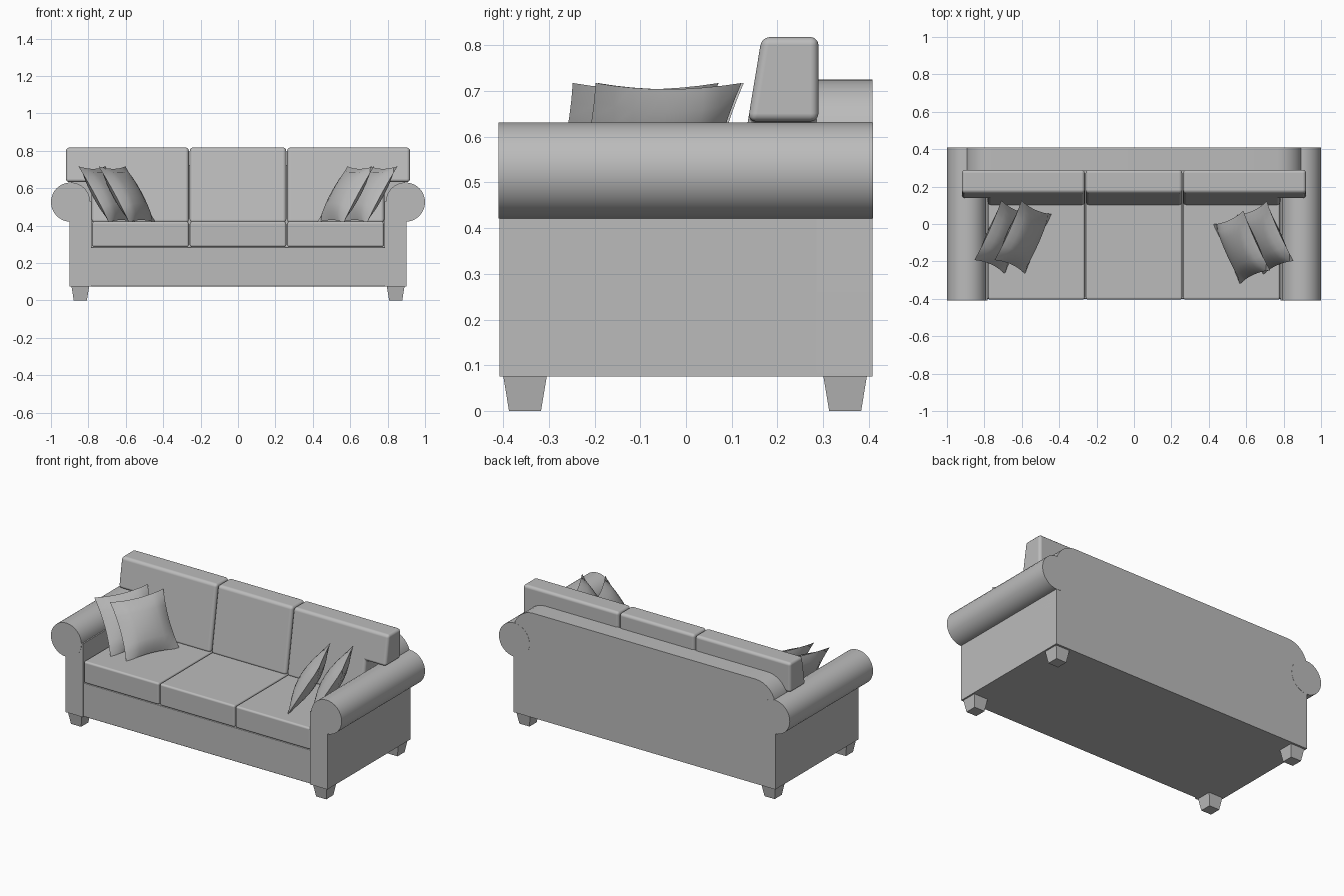
import bpy
import bmesh
from math import sin, cos, pi, radians
from mathutils import Vector, Matrix

cube = bpy.data.objects.get("Cube")
if cube:
    bpy.data.objects.remove(cube, do_unlink=True)

fabric = bpy.data.materials.new("grey_fabric")
fabric.use_nodes = True
GREY = (0.5, 0.5, 0.5, 1)
fabric.diffuse_color = GREY
fabric.node_tree.nodes["Principled BSDF"].inputs["Base Color"].default_value = GREY


def finish(name, bm, bevel=0, angle=35):
    """Turn a bmesh into a smooth object with sharp edges kept."""
    bmesh.ops.recalc_face_normals(bm, faces=bm.faces)
    mesh = bpy.data.meshes.new(name)
    bm.to_mesh(mesh)
    bm.free()
    mesh.materials.append(fabric)
    mesh.shade_smooth()
    mesh.set_sharp_from_angle(angle=radians(angle))
    obj = bpy.data.objects.new(name, mesh)
    bpy.context.collection.objects.link(obj)
    if bevel:
        mod = obj.modifiers.new("soft_edges", "BEVEL")
        mod.width = bevel
        mod.segments = 3
        mod.limit_method = "ANGLE"
        mod.harden_normals = True
    return obj


def extrude(name, outline, front, back, bevel=0):
    """Extrude an x-z outline in y; front may be a function of z."""
    bm = bmesh.new()
    depth = front if callable(front) else lambda z: front
    a = [bm.verts.new((x, depth(z), z)) for x, z in outline]
    b = [bm.verts.new((x, back, z)) for x, z in outline]
    bm.faces.new(a)
    bm.faces.new(b[::-1])
    for i in range(len(a)):
        bm.faces.new((a[i - 1], b[i - 1], b[i], a[i]))
    return finish(name, bm, bevel)


def rect(x0, x1, z0, z1):
    return [(x0, z0), (x1, z0), (x1, z1), (x0, z1)]


def arc(cx, cz, r, start, end, steps):
    angles = [radians(start + (end - start) * i / steps) for i in range(steps + 1)]
    return [(cx + r * cos(t), cz + r * sin(t)) for t in angles]


def leg(name, x, y):
    bm = bmesh.new()
    bmesh.ops.create_cube(bm, size=1)
    for v in bm.verts:
        w = 0.095 if v.co.z > 0 else 0.07
        v.co = (x + v.co.x * w, y + v.co.y * w, 0.038 + v.co.z * 0.076)
    return finish(name, bm)


def pillow(name, centre, along, up, size=0.35, puff=0.052, n=8):
    """Square pillow with pinched sides and a puffed middle."""
    u = Vector(along).normalized()
    w = u.cross(Vector(up)).normalized()
    v = w.cross(u)
    bm = bmesh.new()
    bmesh.ops.create_grid(bm, x_segments=n, y_segments=n, size=1)
    copy = bmesh.ops.duplicate(bm, geom=bm.faces[:])
    back = {g for g in copy["geom"] if isinstance(g, bmesh.types.BMVert)}
    for p in bm.verts:
        a, b = p.co.x, p.co.y
        swell = max(0, (1 - a * a) * (1 - b * b)) ** 0.6
        side = -1 if p in back else 1
        p.co = (a * (1 - 0.09 * (1 - b * b)) * size / 2,
                b * (1 - 0.09 * (1 - a * a)) * size / 2,
                side * puff * swell)
    bmesh.ops.remove_doubles(bm, verts=bm.verts, dist=0.0005)
    frame = Matrix((u, v, w)).transposed().to_4x4()
    bm.transform(Matrix.Translation(centre) @ frame)
    return finish(name, bm, angle=50)


# Base and back frame with rounded upper corners
extrude("base_rail", rect(-0.79, 0.79, 0.075, 0.285), -0.4, 0.35, 0.004)
back_outline = [(-0.9, 0.075), (0.9, 0.075)]
back_outline += arc(0.765, 0.59, 0.135, 0, 90, 8) + arc(-0.765, 0.59, 0.135, 90, 180, 8)
extrude("back_frame", back_outline, 0.285, 0.408)

# Rolled arms and legs
for side, s in (("left", 1), ("right", -1)):
    extrude(side + "_arm", rect(s * 0.782, s * 0.9, 0.075, 0.53), -0.408, 0.407)
    extrude(side + "_arm_roll", arc(s * 0.895, 0.526, 0.105, 0, 348.75, 31), -0.41, 0.409)
    leg(side + "_front_leg", s * 0.843, -0.352)
    leg(side + "_rear_leg", s * 0.843, 0.348)


# Seat cushions and leaning back cushions, the outer ones lapping over the arms
def lean(z):
    return 0.1 + (z - 0.42) * 0.165


for name, x0, x1 in (("right", -0.78, -0.263), ("middle", -0.258, 0.258), ("left", 0.263, 0.78)):
    extrude(name + "_seat_cushion", rect(x0, x1, 0.286, 0.422), -0.404, 0.28, 0.012)
extrude("middle_back_cushion", rect(-0.258, 0.258, 0.415, 0.818), lean, 0.29, 0.018)
for side, s in (("left", 1), ("right", -1)):
    shape = [(0.263, 0.415), (0.782, 0.415), (0.782, 0.633),
             (0.92, 0.633), (0.92, 0.818), (0.263, 0.818)]
    extrude(side + "_back_cushion", [(s * x, z) for x, z in shape], lean, 0.29, 0.018)

# Scatter pillows leaning towards the arms
for name, s, x, y in (("right_inner", -1, 0.592, -0.07), ("right_outer", -1, 0.7, -0.07),
                      ("left_inner", 1, 0.575, -0.125), ("left_outer", 1, 0.7, -0.075)):
    pillow(name + "_pillow", (s * x, y, 0.567), (-s * 0.41, 0.91, 0), (s * 0.47, 0.19, 0.85))
